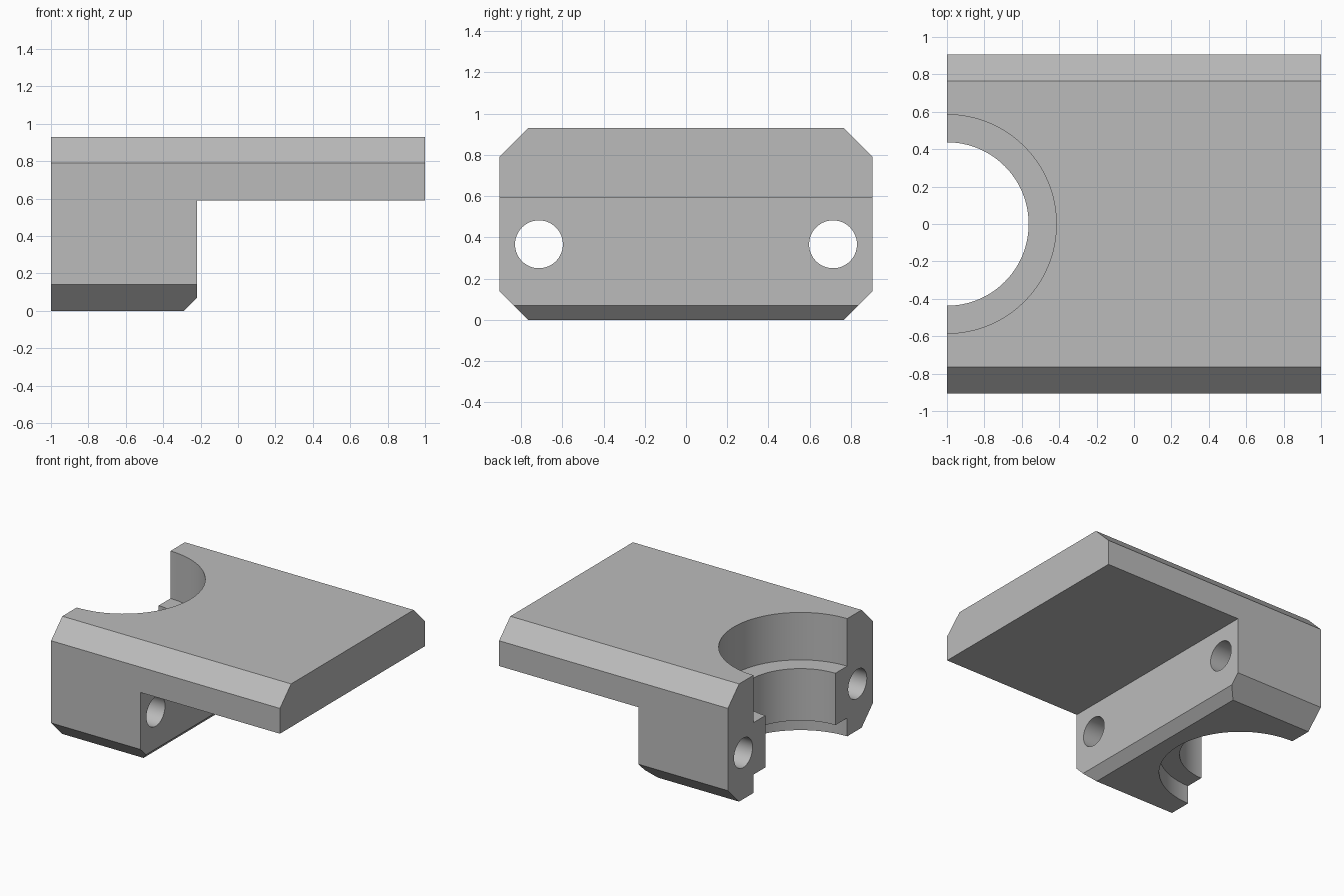
import bpy
import bmesh
from math import radians
from mathutils import Matrix, Vector

cube = bpy.data.objects.get("Cube")
if cube:
    bpy.data.objects.remove(cube, do_unlink=True)

HALF_Y, HEIGHT, CHAMFER = 0.905, 0.93, 0.14
SLAB_Z, BLOCK_X, EDGE = 0.59, -0.22, 0.07

grey = bpy.data.materials.new("plain grey")
grey.use_nodes = True
GREY = (0.5, 0.5, 0.5, 1)
grey.diffuse_color = GREY
grey.node_tree.nodes["Principled BSDF"].inputs["Base Color"].default_value = GREY


def finish(name, bm):
    bmesh.ops.recalc_face_normals(bm, faces=bm.faces)
    mesh = bpy.data.meshes.new(name)
    bm.to_mesh(mesh)
    bm.free()
    mesh.materials.append(grey)
    obj = bpy.data.objects.new(name, mesh)
    bpy.context.collection.objects.link(obj)
    return obj


def prism(name, points, travel):
    """Extrude a closed outline along a vector."""
    bm = bmesh.new()
    face = bm.faces.new([bm.verts.new(p) for p in points])
    extruded = bmesh.ops.extrude_face_region(bm, geom=[face])["geom"]
    verts = [g for g in extruded if isinstance(g, bmesh.types.BMVert)]
    bmesh.ops.translate(bm, verts=verts, vec=Vector(travel))
    return finish(name, bm)


def cylinder(name, radius, start, end):
    """Cylinder running from one point to another."""
    start, end = Vector(start), Vector(end)
    axis = end - start
    turn = axis.to_track_quat("Z", "Y").to_matrix().to_4x4()
    bm = bmesh.new()
    bmesh.ops.create_cone(bm, cap_ends=True, segments=96, radius1=radius,
                          radius2=radius, depth=axis.length,
                          matrix=Matrix.Translation((start + end) / 2) @ turn)
    return finish(name, bm)


# Body: bevelled block running along x
side = [(HALF_Y, CHAMFER), (HALF_Y, HEIGHT - CHAMFER),
        (HALF_Y - CHAMFER, HEIGHT)]
side.append((-side[2][0], HEIGHT))
side += [(-HALF_Y, HEIGHT - CHAMFER), (-HALF_Y, CHAMFER),
         (CHAMFER - HALF_Y, 0), (HALF_Y - CHAMFER, 0)]
body = prism("mount_body", [(-1, y, z) for y, z in side], (2, 0, 0))

# Space under the slab, leaving a bevelled lower edge on the block
under = [(BLOCK_X - 2 * EDGE, -EDGE), (BLOCK_X, EDGE), (BLOCK_X, SLAB_Z),
         (1.2, SLAB_Z), (1.2, -EDGE)]
cutters = [prism("underside_cutter", [(x, -1, z) for x, z in under], (0, 2, 0))]

# Stepped half-round bore with an inner ridge
for name, radius, low, high in (("bore_cutter", 0.437, -0.2, 1.2),
                                ("upper_bore_cutter", 0.585, 0.555, 1.2),
                                ("lower_bore_cutter", 0.585, -0.2, 0.145)):
    cutters.append(cylinder(name, radius, (-1, 0, low), (-1, 0, high)))

# Bolt holes
for y in (-0.713, 0.713):
    cutters.append(cylinder("bolt_hole_cutter", 0.116,
                            (-1.2, y, 0.366), (0, y, 0.366)))

bpy.ops.object.select_all(action="DESELECT")
bpy.context.view_layer.objects.active = body
body.select_set(True)
for cutter in cutters:
    cutter.hide_render = True
    cut = body.modifiers.new("cut", "BOOLEAN")
    cut.operation = "DIFFERENCE"
    cut.solver = "EXACT"
    cut.object = cutter
    bpy.ops.object.modifier_apply(modifier=cut.name)
    bpy.data.objects.remove(cutter, do_unlink=True)

bpy.ops.object.shade_smooth_by_angle(angle=radians(25))
